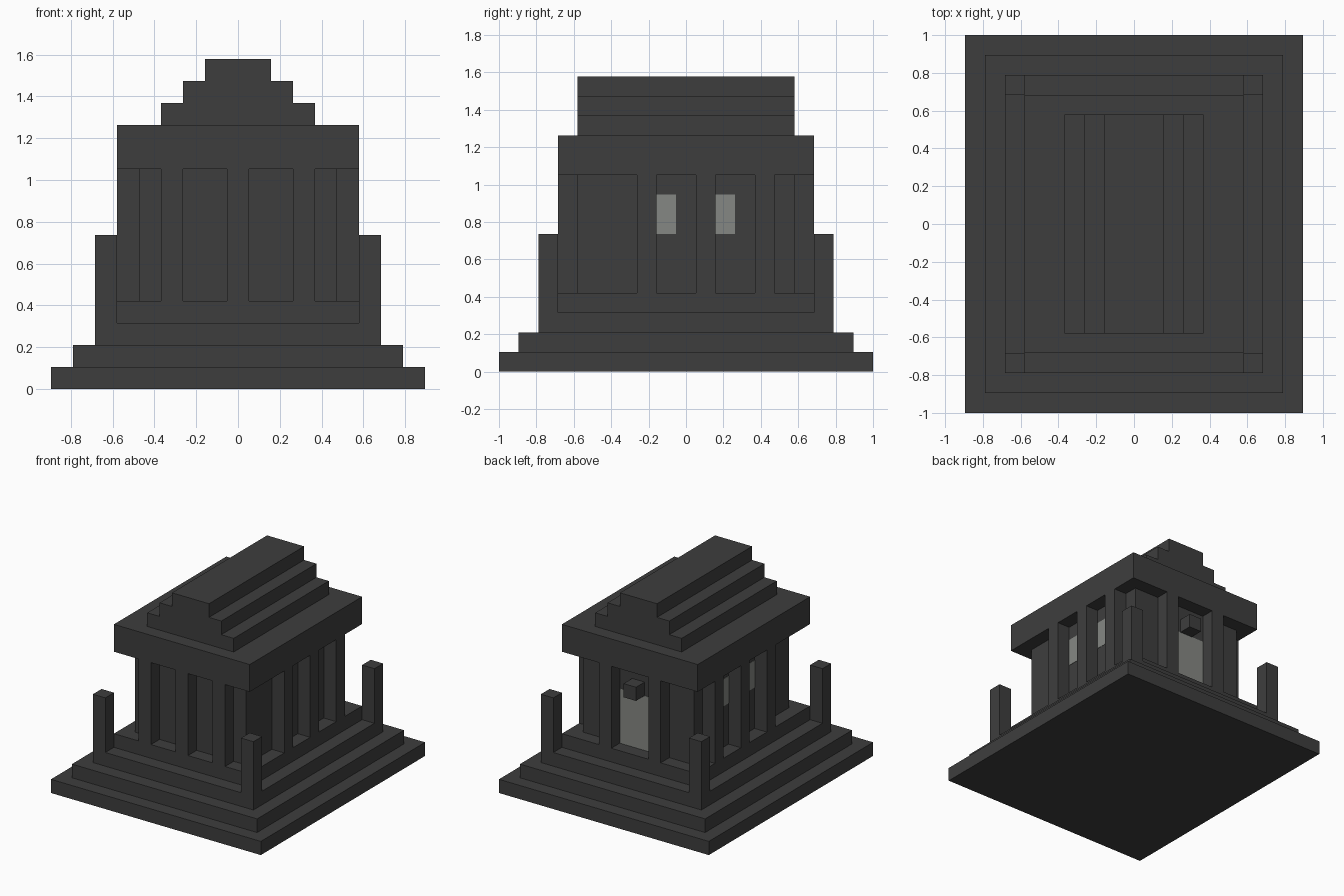
import bpy

cube = bpy.data.objects.get("Cube")
if cube:
    bpy.data.objects.remove(cube, do_unlink=True)

U = 2 / 19  # one building block


def material(name, rgb):
    m = bpy.data.materials.new(name)
    m.use_nodes = True
    m.diffuse_color = (*rgb, 1)
    m.node_tree.nodes["Principled BSDF"].inputs["Base Color"].default_value = (*rgb, 1)
    return m


stone = material("dark_stone", (0.048, 0.048, 0.048))
glass = material("grey_glass", (0.235, 0.245, 0.228))


def block(name, x, y, z, mat=stone):
    """Box spanning the (low, high) ranges, measured in blocks."""
    bpy.ops.mesh.primitive_cube_add(size=1)
    ob = bpy.context.object
    ob.name = name
    ob.location = [U * (a + b) / 2 for a, b in (x, y, z)]
    ob.scale = [U * (b - a) for a, b in (x, y, z)]
    bpy.ops.object.transform_apply(location=True, scale=True)
    ob.data.materials.append(mat)
    return ob


def tier(name, half_x, half_y, low, high):
    return block(name, (-half_x, half_x), (-half_y, half_y), (low, high))


# Stepped base
for i in range(4):
    tier(f"base_step_{i + 1}", 8.5 - i, 9.5 - i, i, i + 1)

# Hall, overhanging roof slab and stepped roof
tier("hall_walls", 4.5, 5.5, 4, 10)
tier("roof_slab", 5.5, 6.5, 10, 12)
for i in range(3):
    tier(f"roof_step_{i + 1}", 3.5 - i, 5.5, 12 + i, 13 + i)

# Front and back pilasters
for x in (-3, 0, 3):
    block("front_pilaster", (x - .5, x + .5), (-6.5, -5.5), (4, 10))
for x in (-2, 2):
    block("back_pilaster", (x - .5, x + .5), (5.5, 6.5), (4, 10))

# Thin panes lie on the walls
PANE = 0.04


def span(side, a, b):
    return tuple(sorted((side * a, side * b)))


for side in (-1, 1):
    # Side pilasters and windows
    for y in (-2, 1, 4):
        block("side_pilaster", span(side, 4.5, 5.5), (y - .5, y + .5), (4, 10))
    for y in (-1, 2):
        block("window", span(side, 4.5 - PANE, 4.5 + PANE / 2),
              (y - .5, y + .5), (7, 9), glass)
    # Corner posts
    for end in (-1, 1):
        block("corner_post", span(side, 5.5, 6.5), span(end, 6.5, 7.5), (3, 7))

# Back doorway with a block above it
block("door", (-1.5, 1.5), (5.5 - PANE, 5.5 + PANE / 2), (4, 8), glass)
block("door_block", (-.5, .5), (5.5, 6.5), (8, 9))
